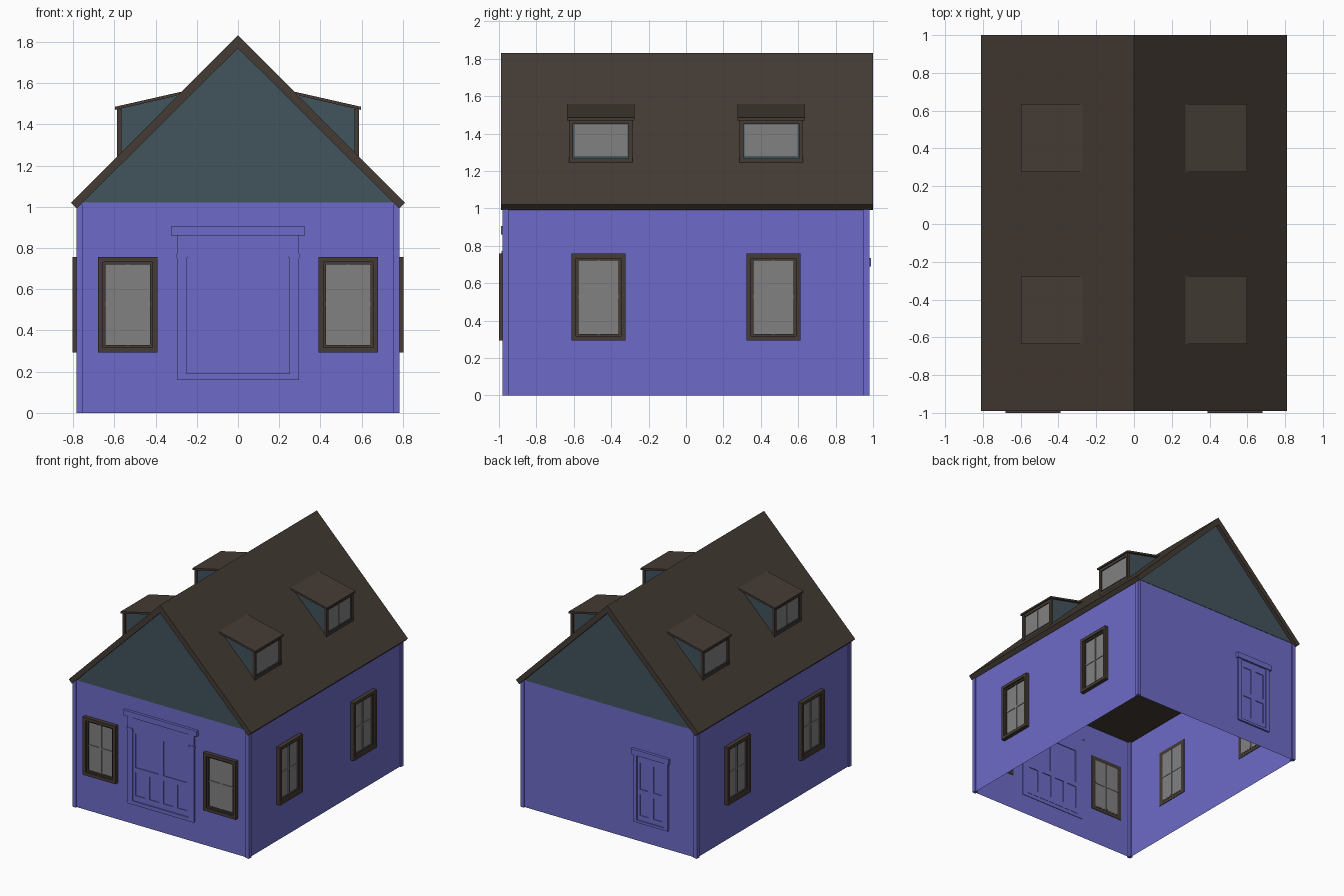
import bpy, bmesh, math
from mathutils import Vector

if "Cube" in bpy.data.objects:
    bpy.data.objects.remove(bpy.data.objects["Cube"])


def material(name, rgb):
    m = bpy.data.materials.new(name)
    m.diffuse_color = (*rgb, 1.0)
    m.use_nodes = True
    m.node_tree.nodes["Principled BSDF"].inputs["Base Color"].default_value = m.diffuse_color
    return m


VIOLET = material("violet_wall", (0.155, 0.147, 0.58))
TEAL = material("slate_teal", (0.055, 0.088, 0.107))
BROWN = material("dark_brown", (0.058, 0.044, 0.034))
GLASS = material("grey_glass", (0.216, 0.220, 0.216))
MATS = [VIOLET, TEAL, BROWN, GLASS]
V, T, B, G = range(4)

WX, WY = 0.772, 0.968      # wall planes
WALL_TOP = 1.02


def finish(name, bm, mats, loc=(0, 0, 0), rot=0.0):
    me = bpy.data.meshes.new(name)
    bm.to_mesh(me)
    bm.free()
    for m in mats:
        me.materials.append(m)
    ob = bpy.data.objects.new(name, me)
    ob.location = loc
    ob.rotation_euler = (0, 0, math.radians(rot))
    bpy.context.collection.objects.link(ob)
    return ob


def add_box(bm, x0, x1, y0, y1, z0, z1, mi):
    r = bmesh.ops.create_cube(bm, size=1)
    for v in r["verts"]:
        v.co = Vector((x0 if v.co.x < 0 else x1,
                       y0 if v.co.y < 0 else y1,
                       z0 if v.co.z < 0 else z1))
        for f in v.link_faces:
            f.material_index = mi


def fitting(name, parts, loc, rot):
    """Boxes (u0, u1, inside, outside, z0, z1, colour); local -y points outward."""
    bm = bmesh.new()
    for u0, u1, n0, n1, z0, z1, mi in parts:
        add_box(bm, u0, u1, -n1, -n0, z0, z1, mi)
    return finish(name, bm, MATS, loc, rot)


def prism(name, pts, y0, y1, mat, loc=(0, 0, 0), rot=0.0):
    bm = bmesh.new()
    f = bm.faces.new([bm.verts.new((x, y0, z)) for x, z in pts])
    r = bmesh.ops.extrude_face_region(bm, geom=[f])
    for v in r["geom"]:
        if isinstance(v, bmesh.types.BMVert):
            v.co.y = y1
    bmesh.ops.recalc_face_normals(bm, faces=bm.faces)
    return finish(name, bm, [mat], loc, rot)


def ring(w, h, t, n0, n1, mi, zc=0.0):
    """Four bars of a rectangular frame."""
    a, b = w / 2, h / 2
    return [(-a, -a + t, n0, n1, zc - b, zc + b, mi),
            (a - t, a, n0, n1, zc - b, zc + b, mi),
            (-a + t, a - t, n0, n1, zc - b, zc - b + t, mi),
            (-a + t, a - t, n0, n1, zc + b - t, zc + b, mi)]


# Walls: open shell without a floor
bm = bmesh.new()
add_box(bm, -WX, WX, -WY, WY, 0, WALL_TOP, 0)
bmesh.ops.delete(bm, geom=[f for f in bm.faces if abs(f.normal.z) > 0.5],
                 context='FACES_ONLY')
finish("walls", bm, [VIOLET])

# Corner boards
bm = bmesh.new()
for sx in (-1, 1):
    for sy in (-1, 1):
        xs = sorted((sx * 0.755, sx * 0.784))
        ys = sorted((sy * 0.95, sy * 0.98))
        add_box(bm, *xs, *ys, 0, 1.01, 0)
finish("corner_boards", bm, [VIOLET])

# Roof, attic floor and gables
prism("roof", [(-0.81, 1.02), (0, 1.832), (0.81, 1.02),
               (0.782, 0.992), (0, 1.77), (-0.782, 0.992)], -0.99, 1.0, BROWN)
bm = bmesh.new()
add_box(bm, -WX + .002, WX - .002, -WY + .002, WY - .002, 1.003, 1.008, 0)
finish("attic_floor", bm, [BROWN])
for side, y in (("front", -WY), ("back", WY)):
    prism(side + "_gable", [(-0.765, WALL_TOP), (0.765, WALL_TOP), (0, 1.785)],
          y - 0.003, y + 0.003, TEAL)

# Wall windows
window = (ring(0.29, 0.465, 0.025, -0.004, 0.032, B)
          + ring(0.24, 0.415, 0.012, -0.005, 0.018, B)
          + [(-0.11, 0.11, -0.006, 0.006, -0.2, 0.2, G),
             (-0.007, 0.007, -0.010, 0.012, -0.196, 0.196, G),
             (-0.109, 0.109, -0.009, 0.011, -0.003, 0.011, G)])
for s in (-1, 1):
    fitting("front_window", window, (s * 0.535, -WY, 0.525), 0)
    fitting("right_window", window, (WX, s * 0.468, 0.525), 90)
    fitting("left_window", window, (-WX, s * 0.468, 0.525), -90)


# Doors: casing, lintel and stiles that leave recessed panels
def door(w, z0, z1, casing, head, panels, step):
    a, b = w / 2, w / 2 - casing
    parts = [(-a, -b, -0.004, 0.014, z0, z1, V), (b, a, -0.004, 0.014, z0, z1, V),
             (-b, b, -0.004, 0.014, z0, z0 + step, V),
             (-a - head, a + head, -0.004, 0.022, z1, z1 + 0.045, V)]
    # stiles and rails around each row of panels
    lo = z0 + step
    for n, p0, p1, gap in panels:
        parts.append((-b, b, -0.006, 0.006, lo, p0, V))
        pw = 2 * b / n
        for i in range(n):
            u = -b + i * pw
            parts += [(u, u + gap, -0.006, 0.006, p0, p1, V),
                      (u + pw - gap, u + pw, -0.006, 0.006, p0, p1, V)]
        lo = p1
    return parts, b, lo


parts, b, lo = door(0.59, 0.16, 0.86, 0.045, 0.03,
                    [(4, 0.235, 0.42, 0.02), (2, 0.46, 0.735, 0.022)], 0.03)
parts += [(-b, b, -0.006, 0.006, lo, 0.76, V), (-b, b, -0.004, 0.012, 0.76, 0.86, V)]
parts += [(s * 0.2725 - 0.027, s * 0.2725 + 0.027, 0, 0.018, 0.752, 0.772, V)
          for s in (-1, 1)]
fitting("front_double_door", parts, (0, -WY, 0), 0)

parts, b, lo = door(0.31, 0.15, 0.69, 0.035, 0.012,
                    [(2, 0.21, 0.38, 0.022), (2, 0.42, 0.63, 0.022)], 0.02)
parts.append((-b, b, -0.006, 0.006, lo, 0.69, V))
fitting("back_door", parts, (-0.37, WY, 0), 180)

# Dormers: teal cheeks, sloping brown roof, framed window
DX = 0.575
dormer = [(-0.17, -0.148, -0.01, 0.012, 1.245, 1.475, B),
          (0.148, 0.17, -0.01, 0.012, 1.245, 1.475, B),
          (-0.148, 0.148, -0.01, 0.010, 1.45, 1.475, B),
          (-0.148, 0.148, -0.01, 0.010, 1.245, 1.268, B),
          (-0.142, 0.142, -0.002, 0.004, 1.28, 1.448, G),
          (-0.006, 0.006, 0, 0.007, 1.28, 1.448, G)]
for s, rot in ((1, 0), (-1, 180)):
    for y in (-0.455, 0.455):
        prism("dormer_cheeks", [(DX, 1.24), (DX, 1.478), (0.285, 1.54)],
              -0.162, 0.162, TEAL, (0, y, 0), rot)
        prism("dormer_roof", [(0.265, 1.56), (0.285, 1.556), (0.598, 1.485),
                              (0.598, 1.47), (0.285, 1.541)],
              -0.18, 0.18, BROWN, (0, y, 0), rot)
        fitting("dormer_window", dormer, (s * DX, y, 0), s * 90)
